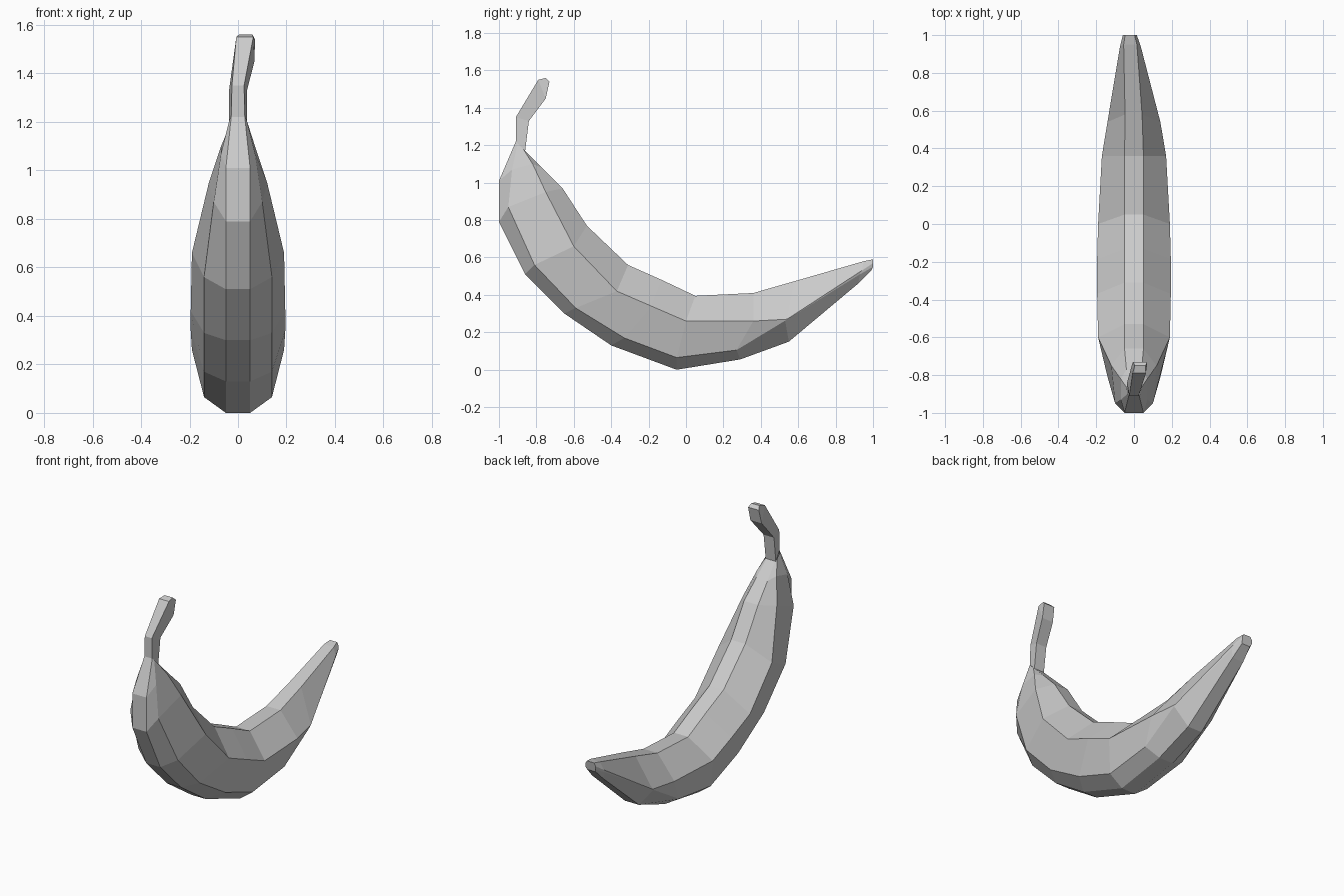
import bpy, bmesh

if "Cube" in bpy.data.objects:
    bpy.data.objects.remove(bpy.data.objects["Cube"])


def loft(name, rings, cap_start, cap_end):
    """Skin a row of closed rings with flat quads."""
    bm = bmesh.new()
    loops = [[bm.verts.new(p) for p in ring] for ring in rings]
    n = len(loops[0])
    for a, b in zip(loops, loops[1:]):
        for i in range(n):
            j = (i + 1) % n
            bm.faces.new((a[i], a[j], b[j], b[i]))
    if cap_start:
        bm.faces.new(loops[0][::-1])
    if cap_end:
        bm.faces.new(loops[-1])
    bmesh.ops.recalc_face_normals(bm, faces=bm.faces)
    mesh = bpy.data.meshes.new(name)
    bm.to_mesh(mesh)
    bm.free()
    obj = bpy.data.objects.new(name, mesh)
    bpy.context.collection.objects.link(obj)
    return obj


def ring(profile, widths, shift):
    """Mirror a half section (y, z pairs, outer to inner curve) across x."""
    right = [(shift(y) + w, y, z) for (y, z), w in zip(profile, widths)]
    left = [(shift(y) - w, y, z) for (y, z), w in zip(profile, widths)]
    return right + left[::-1]


# Fruit sections: outer keel, lower ridge, side ridge, inner ridge; half widths
sections = [
    ([(-.91, 1.22), (-.90, 1.21), (-.87, 1.18), (-.86, 1.17)], (.028, .035, .036, .03)),
    ([(-1.0, 1.01), (-.93, 1.07), (-.82, 1.10), (-.77, 1.08)], (.05, .07, .07, .04)),
    ([(-1.0, .79), (-.95, .87), (-.75, .95), (-.66, .97)], (.05, .10, .12, .05)),
    ([(-.86, .51), (-.81, .56), (-.60, .66), (-.53, .77)], (.05, .14, .19, .05)),
    ([(-.65, .30), (-.59, .33), (-.37, .42), (-.31, .56)], (.05, .14, .195, .05)),
    ([(-.40, .13), (-.33, .17), (-.185, .34), (-.13, .48)], (.05, .14, .195, .05)),
    ([(-.05, 0), (-.05, .065), (0, .26), (.05, .395)], (.05, .14, .19, .05)),
    ([(.29, .055), (.27, .105), (.36, .26), (.36, .41)], (.05, .14, .17, .05)),
    ([(.55, .15), (.53, .262), (.54, .27), (.58, .473)], (.05, .14, .14, .045)),
    ([(.92, .46), (.93, .51), (.94, .53), (.95, .58)], (.04, .055, .055, .035)),
    ([(.99, .53), (1.0, .55), (1.0, .57), (1.0, .59)], (.03, .037, .037, .025)),
]
tip_shift = lambda y: -.022 * max(0, (y - .53) / .47)
loft("fruit_body", [ring(p, w, tip_shift) for p, w in sections], False, True)

# Stem: square rings that lean toward +x at the top
stem = [
    ([(-.91, 1.22), (-.86, 1.17)], (.028, .036), 0),
    ([(-.91, 1.35), (-.84, 1.33)], (.025, .037), 0),
    ([(-.79, 1.55), (-.75, 1.45)], (.035, .04), .028),
    ([(-.75, 1.56), (-.73, 1.54)], (.028, .038), .032),
]
loft("stem", [ring(p, w, lambda y, s=s: s) for p, w, s in stem], False, True)
